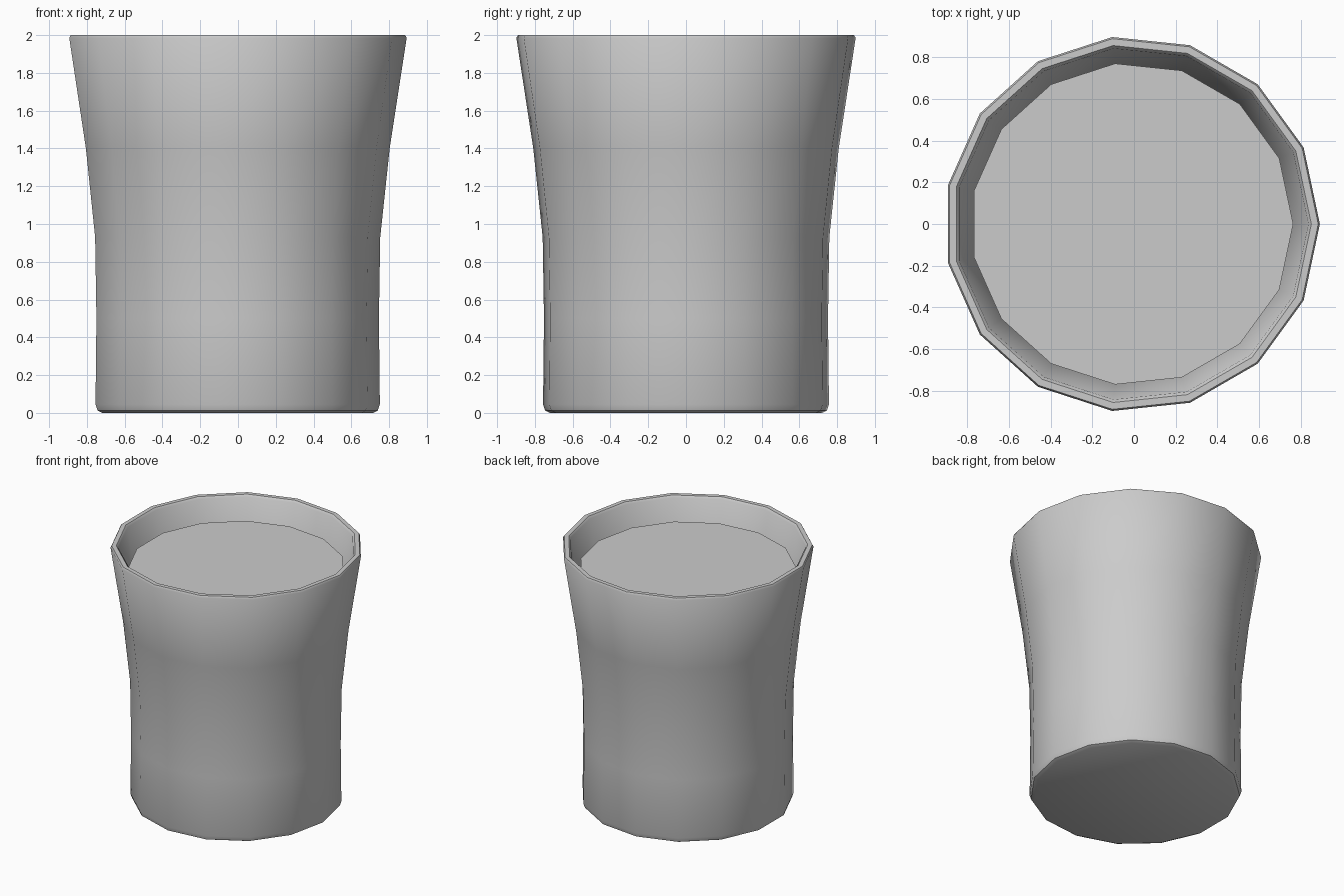
import bpy, bmesh
from math import cos, sin, tau, radians

if "Cube" in bpy.data.objects:
    bpy.data.objects.remove(bpy.data.objects["Cube"])

SIDES = 15
OFFSET_X = -0.01   # an odd number of sides needs a small shift to be centred


def lathe(name, profile, angle):
    """Spin (radius, z) points round z; both ends are closed with flat caps."""
    bm = bmesh.new()
    rings = [[bm.verts.new((r * cos(tau * i / SIDES) + OFFSET_X,
                            r * sin(tau * i / SIDES), z))
              for i in range(SIDES)] for r, z in profile]
    for a, b in zip(rings, rings[1:]):
        for i in range(SIDES):
            j = (i + 1) % SIDES
            bm.faces.new((a[i], a[j], b[j], b[i]))
    bm.faces.new(rings[0][::-1])
    bm.faces.new(rings[-1])
    bmesh.ops.recalc_face_normals(bm, faces=bm.faces)
    mesh = bpy.data.meshes.new(name)
    bm.to_mesh(mesh)
    bm.free()
    obj = bpy.data.objects.new(name, mesh)
    bpy.context.collection.objects.link(obj)
    bpy.context.view_layer.objects.active = obj
    obj.select_set(True)
    bpy.ops.object.shade_smooth_by_angle(angle=radians(angle))
    obj.select_set(False)
    return obj


# Flared cup: underside, outer wall, bevelled rim, inner wall, inner floor
lathe("cup", [
    (0.725, 0.0), (0.75, 0.012), (0.761, 0.045), (0.756, 0.5), (0.763, 0.93),
    (0.813, 1.4), (0.903, 1.985), (0.895, 2.0),
    (0.862, 2.0), (0.848, 1.985),
    (0.76, 1.4), (0.708, 0.93), (0.70, 0.5), (0.70, 0.06)], 40)

# Drink filling the cup to just below the rim
lathe("drink", [
    (0.69, 0.07), (0.69, 0.5), (0.698, 0.93), (0.745, 1.4), (0.775, 1.83)], 40)
